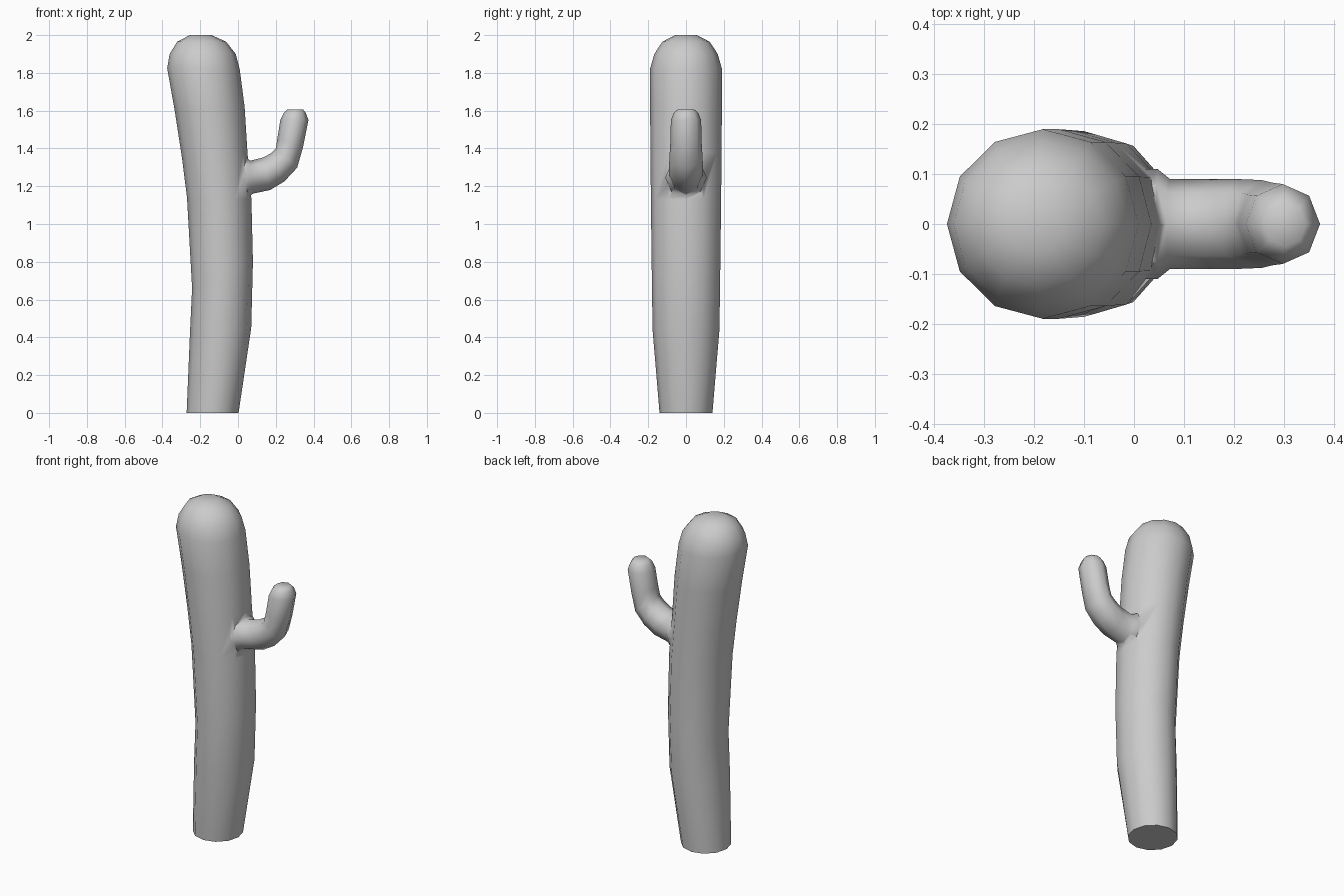
import bpy, bmesh, math
from mathutils import Vector

if "Cube" in bpy.data.objects:
    bpy.data.objects.remove(bpy.data.objects["Cube"])


def tube(name, rings, sides):
    """Loft rings given as (left/upper xz, right/lower xz, half depth in y)."""
    bm = bmesh.new()
    loops = []
    for (x0, z0), (x1, z1), ry in rings:
        a, b = Vector((x0, 0, z0)), Vector((x1, 0, z1))
        mid, half = (a + b) / 2, (b - a) / 2
        loops.append([bm.verts.new(mid + half * math.cos(t) + Vector((0, ry * math.sin(t), 0)))
                      for t in (2 * math.pi * i / sides for i in range(sides))])
    for lo, hi in zip(loops, loops[1:]):
        for i in range(sides):
            j = (i + 1) % sides
            bm.faces.new((lo[i], lo[j], hi[j], hi[i]))
    bm.faces.new(loops[0][::-1])
    bm.faces.new(loops[-1])
    bmesh.ops.recalc_face_normals(bm, faces=bm.faces)
    for f in bm.faces:
        f.smooth = True
    me = bpy.data.meshes.new(name)
    bm.to_mesh(me)
    bm.free()
    ob = bpy.data.objects.new(name, me)
    bpy.context.collection.objects.link(ob)
    return ob


# Leaning trunk with rounded top
trunk = tube("cactus_trunk", [
    ((-.272, 0), (.003, 0), .14),
    ((-.254, .43), (.07, .45), .177),
    ((-.243, .66), (.079, .80), .181),
    ((-.270, 1.14), (.071, 1.13), .186),
    ((-.298, 1.36), (.05, 1.38), .188),
    ((-.335, 1.60), (.035, 1.62), .19),
    ((-.375, 1.825), (.009, 1.82), .19),
    ((-.362, 1.90), (-.012, 1.90), .168),
    ((-.322, 1.965), (-.063, 1.965), .125),
    ((-.255, 2.0), (-.14, 2.0), .057)], 12)

# Bent arm, slightly flared where it leaves the trunk
arm = tube("cactus_arm", [
    ((-.06, 1.35), (-.06, 1.15), .11),
    ((.045, 1.35), (.05, 1.14), .11),
    ((.065, 1.335), (.08, 1.161), .09),
    ((.135, 1.353), (.17, 1.18), .09),
    ((.175, 1.375), (.245, 1.225), .09),
    ((.20, 1.40), (.313, 1.298), .088),
    ((.208, 1.45), (.345, 1.41), .083),
    ((.224, 1.55), (.373, 1.55), .08),
    ((.242, 1.588), (.359, 1.588), .065),
    ((.262, 1.606), (.345, 1.606), .045)], 8)

# Weld the arm into the trunk
mod = trunk.modifiers.new("weld_arm", 'BOOLEAN')
mod.operation = 'UNION'
mod.solver = 'EXACT'
mod.object = arm
bpy.context.view_layer.objects.active = trunk
trunk.select_set(True)
bpy.ops.object.modifier_apply(modifier=mod.name)
bpy.data.objects.remove(arm)
trunk.name = "cactus"
bpy.ops.object.shade_smooth_by_angle(angle=math.radians(65))
